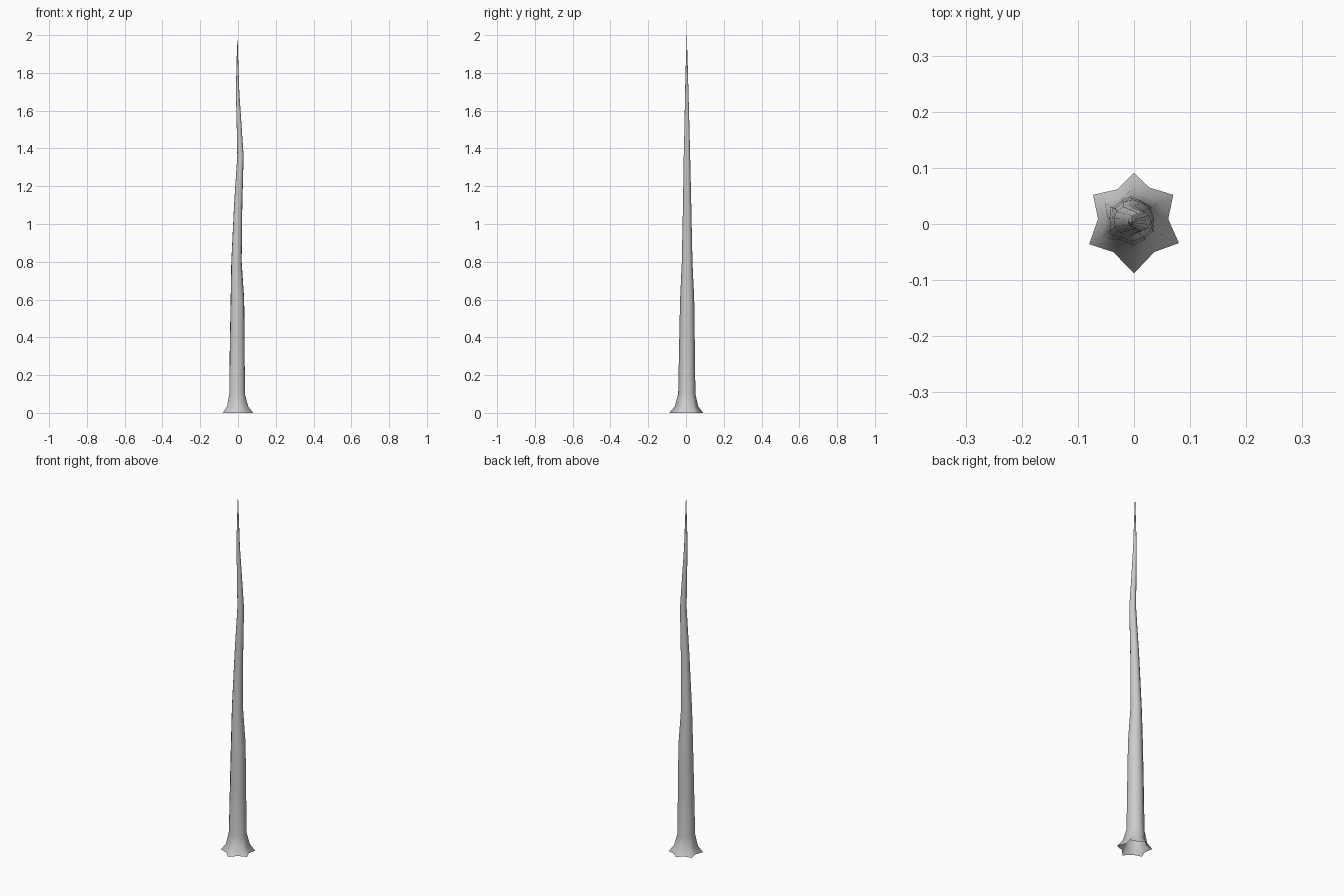
import bpy, bmesh
from mathutils import Vector

if "Cube" in bpy.data.objects:
    bpy.data.objects.remove(bpy.data.objects["Cube"])

# Six-lobed root footprint (peaks and valleys alternate)
star = [Vector(p) for p in [
    (0, .091), (-.029, .062), (-.073, .052), (-.064, .009), (-.08, -.036), (-.037, -.05),
    (0, -.088), (.036, -.05), (.08, -.034), (.061, .009), (.07, .052), (.027, .065)]]

# Rings: height, centre x, centre y, radius, blend towards the star outline
rings = [(0, 0, 0, .08, 1), (.035, -.002, .002, .057, .75), (.1, -.005, .004, .044, .3),
         (.35, -.004, .005, .041, .15), (.6, -.003, .006, .037, .1), (.8, -.008, .006, .028, .05),
         (1.1, .001, .006, .022, 0), (1.36, .013, .005, .017, 0), (1.52, .006, .005, .013, 0),
         (1.7, -.002, .004, .009, 0), (1.85, -.003, .004, .005, 0)]

bm = bmesh.new()
loops = []
for z, cx, cy, r, k in rings:
    loop = []
    for p in star:
        q = p.normalized() * r * (1 - k) + p * (k * r / .08)
        loop.append(bm.verts.new((cx + q.x, cy + q.y, z)))
    loops.append(loop)
n = len(star)
for a, b in zip(loops, loops[1:]):
    for i in range(n):
        j = (i + 1) % n
        bm.faces.new((a[i], a[j], b[j], b[i]))

# Pointed tip; the underside stays open
tip = bm.verts.new((-.003, .004, 2))
for i in range(n):
    bm.faces.new((loops[-1][i], loops[-1][(i + 1) % n], tip))
bmesh.ops.recalc_face_normals(bm, faces=bm.faces)
for f in bm.faces:
    f.smooth = True

mesh = bpy.data.meshes.new("trunk")
bm.to_mesh(mesh)
bm.free()
trunk = bpy.data.objects.new("trunk", mesh)
bpy.context.collection.objects.link(trunk)
